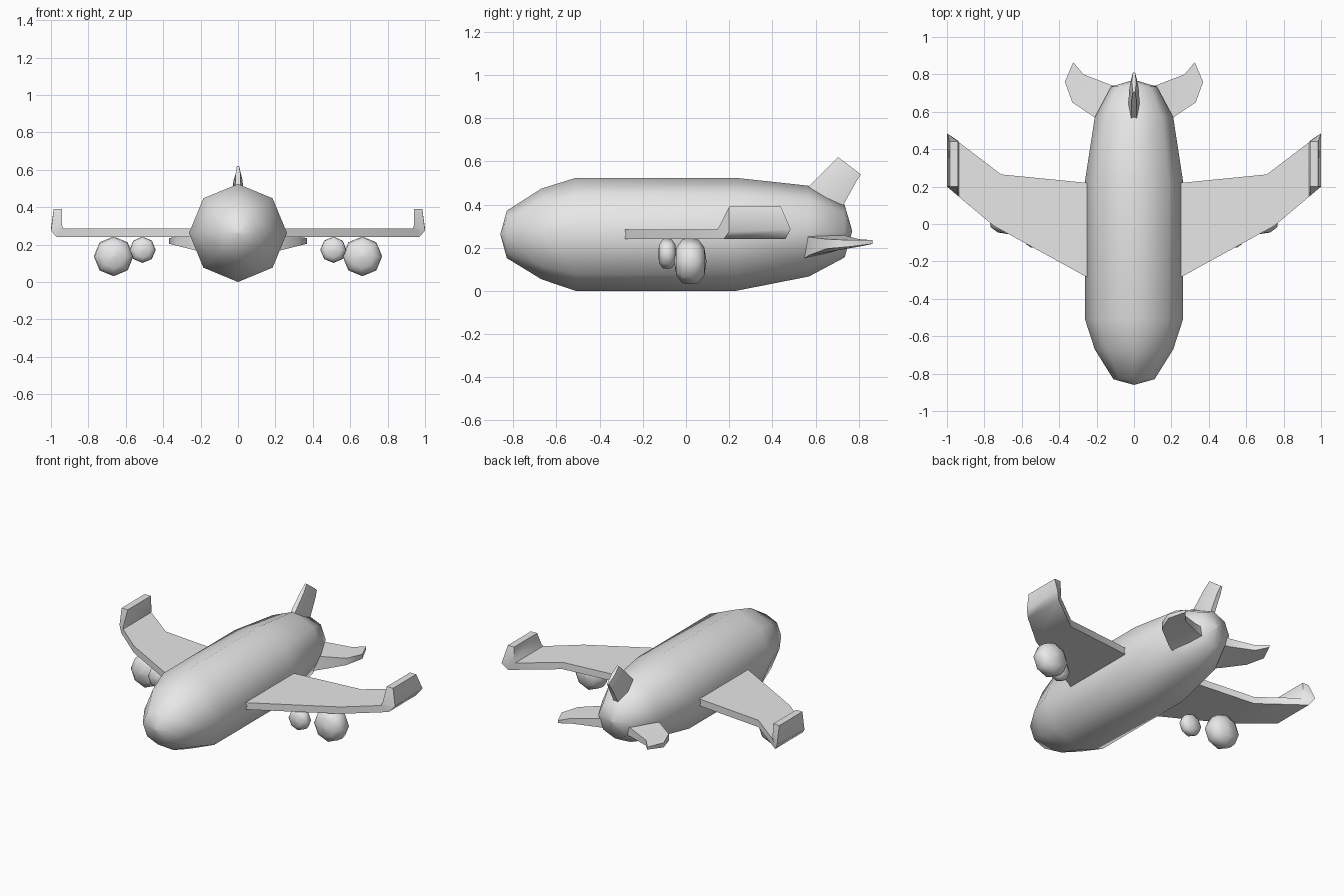
import bpy, bmesh, math

if "Cube" in bpy.data.objects:
    bpy.data.objects.remove(bpy.data.objects["Cube"])

grey = bpy.data.materials.new("light_grey")
grey.diffuse_color = (0.8, 0.8, 0.8, 1)
grey.use_nodes = True
grey.node_tree.nodes["Principled BSDF"].inputs["Base Color"].default_value = grey.diffuse_color


def loft(name, rings, mirror=False, angle=60):
    """Skin a list of equal-length point rings and cap both ends."""
    bm = bmesh.new()
    loops = [[bm.verts.new(p) for p in ring] for ring in rings]
    n = len(loops[0])
    for a, b in zip(loops, loops[1:]):
        for i in range(n):
            j = (i + 1) % n
            bm.faces.new((a[i], a[j], b[j], b[i]))
    bm.faces.new(loops[0])
    bm.faces.new(loops[-1])
    bmesh.ops.remove_doubles(bm, verts=bm.verts, dist=0.0005)
    bmesh.ops.recalc_face_normals(bm, faces=bm.faces)
    mesh = bpy.data.meshes.new(name)
    bm.to_mesh(mesh)
    bm.free()
    mesh.materials.append(grey)
    obj = bpy.data.objects.new(name, mesh)
    bpy.context.collection.objects.link(obj)
    if mirror:
        obj.modifiers.new("mirror", 'MIRROR')
    bpy.ops.object.select_all(action='DESELECT')
    obj.select_set(True)
    bpy.context.view_layer.objects.active = obj
    bpy.ops.object.shade_smooth_by_angle(angle=math.radians(angle))
    return obj


def octagon(x, y, z, r):
    return [(x + r * math.sin(k * math.pi / 4), y, z + r * math.cos(k * math.pi / 4))
            for k in range(8)]


def slab(front, back, front_z, back_z):
    """Four-point section: leading and trailing edge, each with bottom and top z."""
    return [(*front, front_z[0]), (*back, back_z[0]),
            (*back, back_z[1]), (*front, front_z[1])]


# Octagonal body, rounded at nose and tail
body = [(-0.86, 0.001, 0.262), (-0.83, 0.11, 0.262), (-0.67, 0.21, 0.264),
        (-0.51, 0.262, 0.262), (0.23, 0.262, 0.262), (0.57, 0.21, 0.277),
        (0.735, 0.122, 0.277), (0.77, 0.001, 0.277)]
loft("fuselage", [octagon(0, y, z, r) for y, r, z in body], angle=75)

# Swept wings turning up into winglets
flat = (0.24, 0.285)
loft("wings", [
    slab((0.15, -0.34), (0.15, 0.21), flat, flat),
    slab((0.75, -0.01), (0.71, 0.265), flat, flat),
    [(0.97, 0.175, 0.24), (0.97, 0.46, 0.24), (0.935, 0.436, 0.285), (0.935, 0.145, 0.285)],
    [(1.0, 0.2, 0.275), (1.0, 0.485, 0.285), (0.94, 0.445, 0.30), (0.94, 0.155, 0.30)],
    [(0.985, 0.2, 0.39), (0.985, 0.44, 0.39), (0.94, 0.44, 0.39), (0.94, 0.2, 0.39)],
], mirror=True)

# Swept tailplanes
loft("tailplanes", [
    slab((0.12, 0.53), (0.09, 0.735), (0.14, 0.265), (0.20, 0.265)),
    slab((0.21, 0.57), (0.12, 0.742), (0.165, 0.25), (0.20, 0.255)),
    slab((0.33, 0.65), (0.27, 0.80), (0.195, 0.24), (0.205, 0.24)),
    slab((0.37, 0.76), (0.325, 0.865), (0.205, 0.235), (0.218, 0.235)),
], mirror=True)


# Upright tail fin
def fin_section(y0, z0, y1, z1, w):
    ym, zm = (y0 + y1) / 2, (z0 + z1) / 2
    return [(-w / 2, y0, z0), (-w, ym, zm), (-w / 2, y1, z1),
            (w / 2, y1, z1), (w, ym, zm), (w / 2, y0, z0)]


loft("tail_fin", [
    fin_section(0.54, 0.45, 0.71, 0.34, 0.03),
    fin_section(0.57, 0.485, 0.73, 0.40, 0.03),
    fin_section(0.665, 0.58, 0.785, 0.50, 0.025),
    fin_section(0.705, 0.62, 0.81, 0.54, 0.012),
])

# Rounded engine pods under the wings
for name, x, y, z, r, half in (("outer_engines", 0.665, 0.02, 0.137, 0.106, 0.075),
                               ("inner_engines", 0.51, -0.087, 0.172, 0.07, 0.043)):
    profile = [(-1, 0.01), (-0.87, 0.6), (-0.5, 0.95), (0, 1), (0.5, 0.95), (0.87, 0.6), (1, 0.01)]
    loft(name, [octagon(x, y + t * half, z, r * s) for t, s in profile], mirror=True, angle=75)
